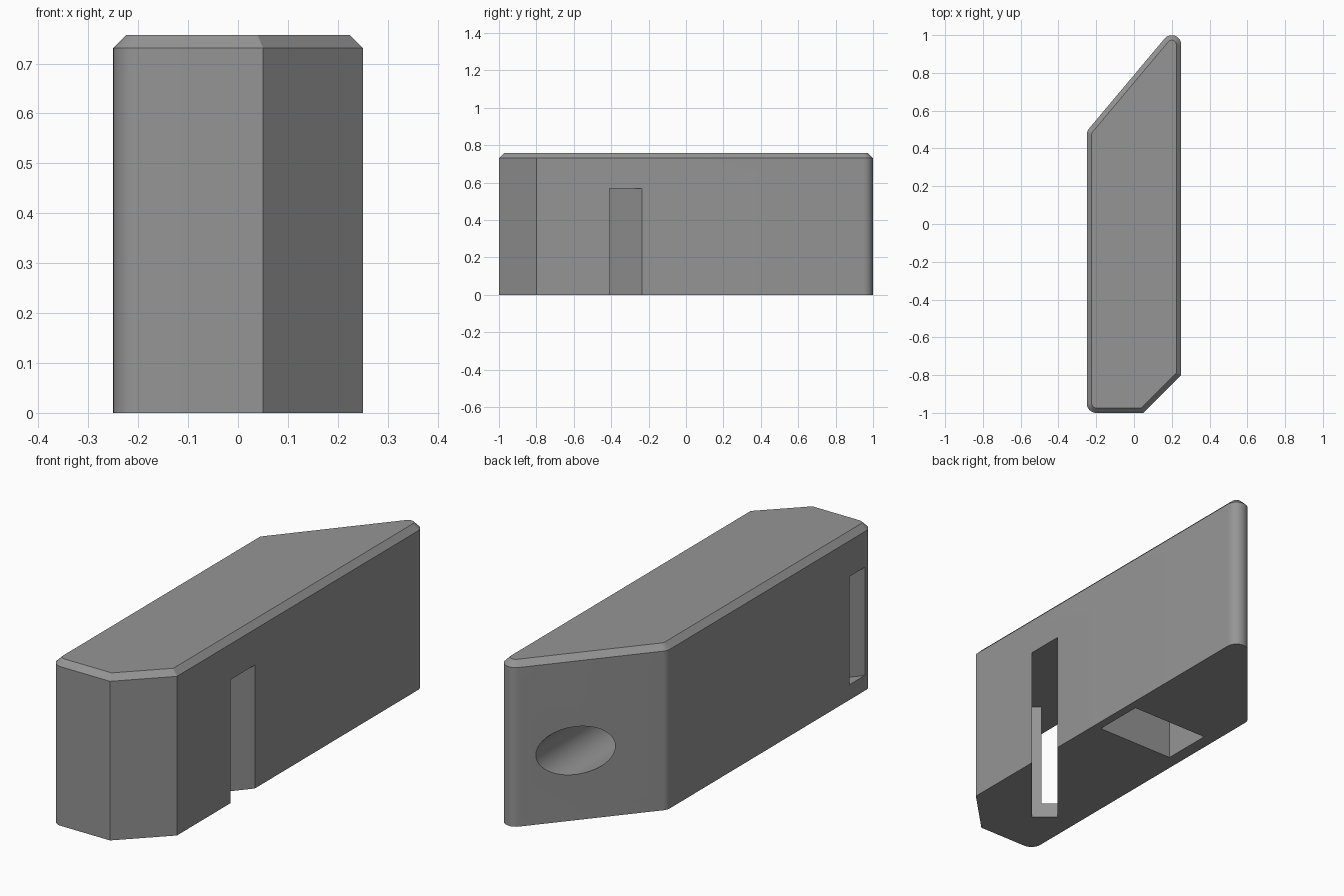
import bpy, bmesh, math
from mathutils import Vector, Matrix

if "Cube" in bpy.data.objects:
    bpy.data.objects.remove(bpy.data.objects["Cube"])

HEIGHT, CHAMFER = 0.757, 0.026
SLANT = math.radians(50)

grey = bpy.data.materials.new("plain grey")
grey.diffuse_color = (0.30, 0.30, 0.30, 1)
grey.use_nodes = True
grey.node_tree.nodes["Principled BSDF"].inputs["Base Color"].default_value = grey.diffuse_color


def outline(corners, inset, steps=10):
    """Counter-clockwise (x, y, radius) corners, rounded and moved inwards."""
    pts = []
    for i, (x, y, r) in enumerate(corners):
        p = Vector((x, y))
        a = (p - Vector(corners[i - 1][:2])).normalized()
        b = (Vector(corners[(i + 1) % len(corners)][:2]) - p).normalized()
        inward = (b - a).normalized()
        half = math.acos(max(-1, min(1, inward.dot(b))))
        centre = p + inward * (max(r, inset) / math.sin(half))
        if r <= inset:
            pts.append(centre)
            continue
        start = math.atan2(-a.x, a.y)
        turn = math.pi - 2 * half
        for k in range(steps + 1):
            t = start + turn * k / steps
            pts.append(centre + (r - inset) * Vector((math.cos(t), math.sin(t))))
    return pts


def add_mesh(name, bm):
    bmesh.ops.recalc_face_normals(bm, faces=bm.faces)
    mesh = bpy.data.meshes.new(name)
    bm.to_mesh(mesh)
    bm.free()
    mesh.materials.append(grey)
    ob = bpy.data.objects.new(name, mesh)
    bpy.context.collection.objects.link(ob)
    return ob


def box(name, lo, hi, angle=0):
    bm = bmesh.new()
    size = [h - l for l, h in zip(lo, hi)]
    mid = [(h + l) / 2 for l, h in zip(lo, hi)]
    mat = (Matrix.Rotation(angle, 4, 'Z') @ Matrix.Translation(mid)
           @ Matrix.Diagonal((*size, 1)))
    bmesh.ops.create_cube(bm, size=1, matrix=mat)
    return add_mesh(name, bm)


# Block: extruded outline with a chamfered top edge
back = 0.982 + 0.088 * math.tan(SLANT)
corners = [(-0.25, -1, 0.05), (0.05, -1, 0), (0.25, -0.8, 0),
           (0.25, back, 0.05), (-0.25, back - 0.5 * math.tan(SLANT), 0.05)]
bm = bmesh.new()
rings = []
for z, inset in ((0, 0), (HEIGHT - CHAMFER, 0), (HEIGHT, CHAMFER)):
    rings.append([bm.verts.new((p.x, p.y, z)) for p in outline(corners, inset)])
n = len(rings[0])
for low, high in zip(rings, rings[1:]):
    for i in range(n):
        j = (i + 1) % n
        bm.faces.new((low[i], low[j], high[j], high[i]))
bm.faces.new(rings[0][::-1])
bm.faces.new(rings[-1])
block = add_mesh("block", bm)

# Slanted slot open below, and the narrower window it leads to
cutters = [box("slot_cutter", (-0.64, -0.455, -0.1), (0.25, -0.3425, 0.567), SLANT),
           box("window_cutter", (-1.1, -0.4135, 0.07), (-0.60, -0.3425, 0.567), SLANT)]

# Pocket in the underside
cutters.append(box("pocket_cutter", (-0.19, 0.02, -0.1), (0.21, 0.26, 0.44)))

# Round bore from the slanted back face into the pocket
bm = bmesh.new()
bmesh.ops.create_cone(bm, cap_ends=True, segments=64, radius1=0.11, radius2=0.11, depth=1.06,
                      matrix=Matrix.Translation((0.005, 0.67, 0.32))
                      @ Matrix.Rotation(math.pi / 2, 4, 'X'))
cutters.append(add_mesh("bore_cutter", bm))

bpy.context.view_layer.objects.active = block
for cutter in cutters:
    mod = block.modifiers.new(cutter.name, 'BOOLEAN')
    mod.operation, mod.solver, mod.object = 'DIFFERENCE', 'EXACT', cutter
    bpy.ops.object.modifier_apply(modifier=mod.name)
    bpy.data.objects.remove(cutter)

# Smooth the rounded corners and the bore, keep edges sharp
bpy.ops.object.select_all(action='DESELECT')
block.select_set(True)
bpy.ops.object.shade_smooth_by_angle(angle=math.radians(30))
